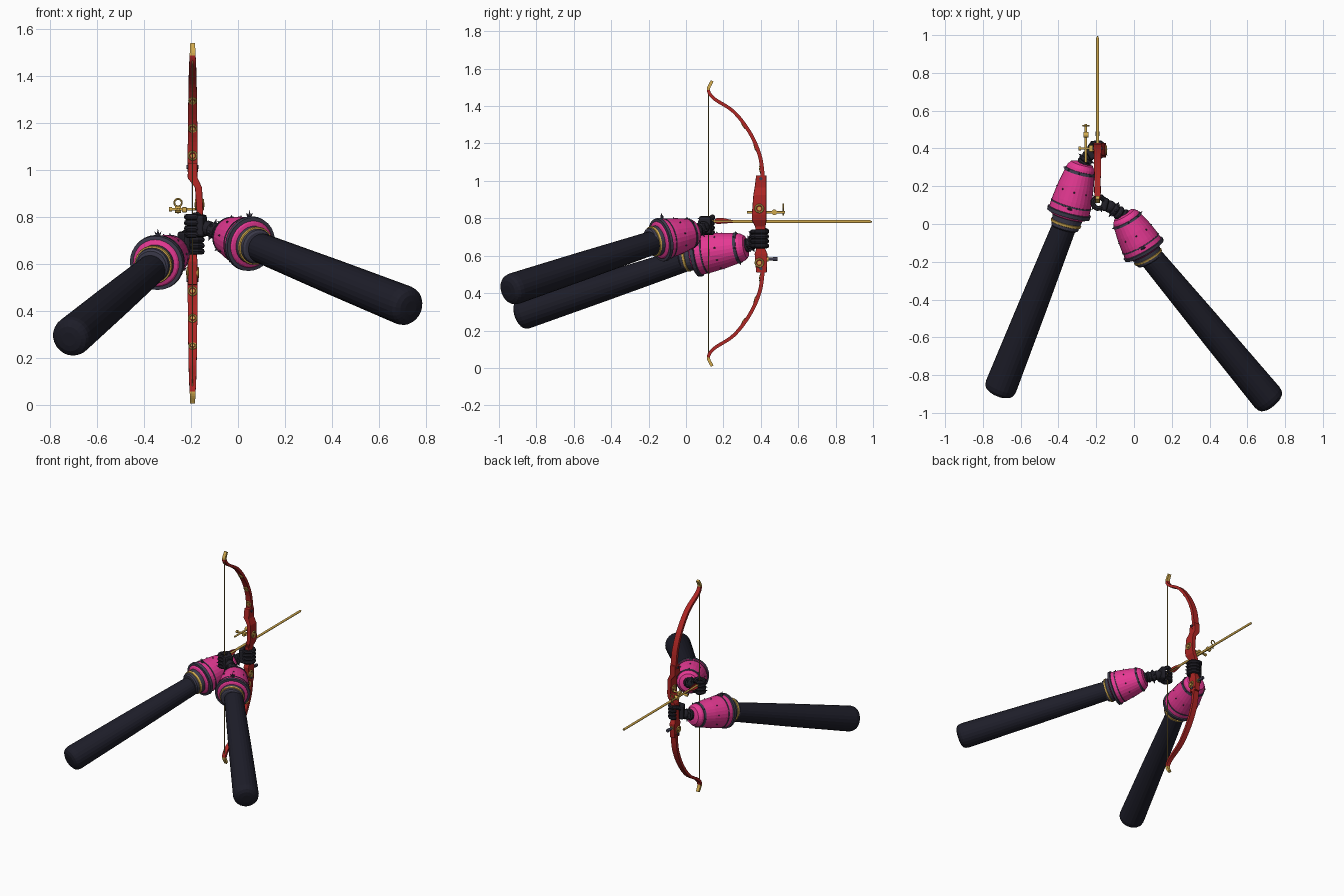
import bpy, bmesh
from math import sin, cos, pi, radians
from mathutils import Vector as V, Matrix as M

if "Cube" in bpy.data.objects:
    bpy.data.objects.remove(bpy.data.objects["Cube"])


def colour(name, *rgb):
    m = bpy.data.materials.new(name)
    m.use_nodes = True
    m.diffuse_color = (*rgb, 1)
    m.node_tree.nodes["Principled BSDF"].inputs["Base Color"].default_value = (*rgb, 1)
    return m


NAVY = colour("navy sleeve", .0125, .0125, .022)
PINK = colour("pink armour", .78, .04, .29)
GREY = colour("slate trim", .048, .046, .075)
BLACK = colour("black glove", .016, .015, .022)
GOLD = colour("gold", .64, .4, .075)
RED = colour("red lacquer", .42, .019, .017)
STRING = colour("tan string", .4, .28, .07)
made = []


def finish(name, bm, *mats):
    bmesh.ops.recalc_face_normals(bm, faces=bm.faces)
    mesh = bpy.data.meshes.new(name)
    bm.to_mesh(mesh)
    bm.free()
    ob = bpy.data.objects.new(name, mesh)
    bpy.context.collection.objects.link(ob)
    for m in mats:
        mesh.materials.append(m)
    made.append(ob)
    return ob


def loft(name, loops, *mats, rule=None):
    """Skin a list of closed loops and cap both ends."""
    bm = bmesh.new()
    rows = [[bm.verts.new(p) for p in loop] for loop in loops]
    n = len(rows[0])
    for k, (a, b) in enumerate(zip(rows, rows[1:])):
        for i in range(n):
            f = bm.faces.new((a[i], a[(i + 1) % n], b[(i + 1) % n], b[i]))
            f.material_index = rule(k) if rule else 0
    for row, k in ((rows[0], 0), (rows[-1], len(rows) - 2)):
        bm.faces.new(row).material_index = rule(k) if rule else 0
    return finish(name, bm, *mats)


def axes(d):
    """Up-ish and sideways directions square to d."""
    d = d.normalized()
    ref = V((0, 0, 1)) if abs(d.z) < .9 else V((0, 1, 0))
    up = (ref - d * ref.dot(d)).normalized()
    return up, d.cross(up)


def ring(c, d, r, n):
    u, s = axes(d)
    return [c + (u * cos(2 * pi * i / n) + s * sin(2 * pi * i / n)) * r for i in range(n)]


def lathe(name, a, b, profile, mat, n=28):
    """Turned part; profile is (fraction from a to b, radius)."""
    a, b = V(a), V(b)
    return loft(name, [ring(a.lerp(b, t), b - a, r, n) for t, r in profile], mat)


def rod(name, a, b, r, mat, n=12, r2=None):
    return lathe(name, a, b, [(0, r), (1, r if r2 is None else r2)], mat, n)


def tube(name, pts, r, mat, n=8):
    pts = [V(p) for p in pts]
    loops = []
    for i, p in enumerate(pts):
        d = pts[min(i + 1, len(pts) - 1)] - pts[max(i - 1, 0)]
        loops.append(ring(p, d, r * (.6 if i in (0, len(pts) - 1) else 1), n))
    return loft(name, loops, mat)


def torus(name, c, d, big, small, mat):
    bm = bmesh.new()
    n, k = 20, 6
    u, s = axes(V(d))
    w = V(d).normalized()
    rows = []
    for i in range(n):
        o = u * cos(2 * pi * i / n) + s * sin(2 * pi * i / n)
        rows.append([bm.verts.new(V(c) + o * (big + small * cos(2 * pi * j / k))
                                  + w * small * sin(2 * pi * j / k)) for j in range(k)])
    for i in range(n):
        a, b = rows[i], rows[(i + 1) % n]
        for j in range(k):
            bm.faces.new((a[j], b[j], b[(j + 1) % k], a[(j + 1) % k]))
    return finish(name, bm, mat)


def block(name, c, size, mat, bevel=.006, turn=0):
    bm = bmesh.new()
    bmesh.ops.create_cube(bm, size=1, matrix=M.Translation(c) @ M.Rotation(turn, 4, 'Z')
                          @ M.Diagonal((*size, 1)))
    bmesh.ops.bevel(bm, geom=bm.edges[:], offset=bevel, segments=2, affect='EDGES', profile=.5)
    return finish(name, bm, mat)


def spikes(name, a, b, t, r, count, height, width, mat=GREY):
    """Cones standing around an axis."""
    a, b = V(a), V(b)
    c = a.lerp(b, t)
    for i, p in enumerate(ring(c, b - a, r, count)):
        rod(f"{name}_{i + 1}", p, p + (p - c).normalized() * height, width, mat, 6, .0006)


def arm(side, end, elbow, wide, narrow, wrist, hand, grip, fingers):
    # sleeve with a softly domed end
    lathe(side + "_sleeve", end, elbow,
          [(-.012, .03), (-.008, .055), (.002, .073), (.014, .081), (.035, .085),
           (.5, .076), (.97, .064), (1.03, .06)], NAVY, 24)
    # flared gauntlet: pink all round, thin slate trims, small neck
    lathe(side + "_cuff_neck", wide, narrow,
          [(-.36, .064), (-.33, .073), (-.2, .078), (-.05, .083)], GREY)
    lathe(side + "_cuff_gold_band", wide, narrow,
          [(-.27, .073), (-.26, .081), (-.21, .083), (-.2, .075)], GOLD)
    lathe(side + "_cuff_shell", wide, narrow,
          [(-.12, .07), (-.08, .095), (-.02, .107), (.05, .11), (.3, .105), (.6, .095),
           (.85, .083), (1, .074), (1.08, .06), (1.11, .035)], PINK)
    lathe(side + "_cuff_wide_trim", wide, narrow,
          [(-.05, .1), (-.04, .116), (.04, .118), (.06, .107)], GREY)
    lathe(side + "_cuff_seam", wide, narrow,
          [(.16, .1), (.17, .11), (.2, .1095), (.21, .1)], GREY)
    lathe(side + "_cuff_narrow_trim", wide, narrow,
          [(.87, .07), (.88, .085), (.94, .081), (.95, .07)], GREY)
    spikes(side + "_cuff_stud", wide, narrow, .5, .096, 9, .009, .006)
    spikes(side + "_trim_stud", wide, narrow, .91, .079, 8, .013, .006)
    # crest spikes on the upper side
    w, nr = V(wide), V(narrow)
    up, sidew = axes(nr - w)
    base = w.lerp(nr, .15) + up * .104
    for i, lean in enumerate((-.6, 0, .6)):
        tip = base + (up + sidew * lean) * (.036 if lean == 0 else .024)
        rod(f"{side}_crest_spike_{i + 1}", base, tip, .009, GREY, 6, .0006)
    # ribbed wrist
    ribs = [(-.15, .03)]
    for k in range(4):
        ribs += [(k * .25, .03), (k * .25 + .07, .039 - k * .002), (k * .25 + .16, .039 - k * .002)]
    lathe(side + "_wrist", narrow, wrist, ribs + [(1.1, .025)], BLACK, 16)
    spikes(side + "_wrist_spike", narrow, wrist, .62, .034, 7, .016, .007)
    # fist closed around a vertical grip
    hand, wr = V(hand), V(wrist)
    back = (wr - hand).to_2d().normalized()
    turn = back.angle_signed(V((1, 0)))
    palm = hand + V((*back, 0)) * (grip + .004)
    block(side + "_palm", palm, (.036, .07, .095), BLACK, .012, turn)
    for k in range(4):
        z = hand.z + (k - 1.5) * .025
        pts = []
        for q in range(9):
            ang = turn + fingers * radians(25 + q * 32)
            pts.append((hand.x + grip * cos(ang), hand.y + grip * sin(ang), z))
        tube(f"{side}_finger_{k + 1}", pts, .0135, BLACK)
        for q in (1, 3):
            p = V(pts[q])
            o = p - V((hand.x, hand.y, z))
            rod(f"{side}_knuckle_{k + 1}_{q}", p, p + o.normalized() * .022, .009, GREY, 6, .001)
    thumb = [hand + V((cos(turn - fingers * a), sin(turn - fingers * a), 0)) * (grip + .003)
             + V((0, 0, h)) for a, h in ((.3, .02), (.8, .035), (1.4, .045), (2, .045))]
    tube(side + "_thumb", thumb, .015, BLACK)


arm("left", (.728, -.945, .415), (.085, -.17, .672), (.052, -.135, .685), (-.045, .035, .722),
    (-.14, .1, .755), (-.188, .112, .762), .03, -1)
arm("right", (-.716, -.89, .283), (-.36, .01, .583), (-.345, .06, .605), (-.28, .3, .645),
    (-.237, .37, .672), (-.193, .394, .69), .038, 1)

# Bow limbs: a smooth strip swept along the side outline
X, MID = -.193, .772
outline = [(.41, .99), (.41, 1.03), (.393, 1.14), (.34, 1.26), (.255, 1.37),
           (.15, 1.44), (.12, 1.487), (.14, 1.535)]


def smooth_path(pts, steps=6):
    p = [V(q) for q in pts]
    p = [2 * p[0] - p[1]] + p + [2 * p[-1] - p[-2]]
    out = []
    for i in range(1, len(p) - 2):
        a, b, c, d = p[i - 1:i + 3]
        out += [.5 * (2 * b + (c - a) * t + (2 * a - 5 * b + 4 * c - d) * t * t
                      + (3 * b - a - 3 * c + d) * t ** 3) for t in (s / steps for s in range(steps))]
    return out + [p[-2]]


path = smooth_path(outline)
last = len(path) - 1
for name, flip in (("upper", 1), ("lower", -1)):
    def at(x, y, z):
        return V((X + x, y, MID + flip * (z - MID)))
    loops, frames = [], []
    for i, p in enumerate(path):
        d = (path[min(i + 1, last)] - path[max(i - 1, 0)]).normalized()
        nrm = V((-d.y, d.x))
        w, h = .022 - .012 * (i / last) ** 1.6, .011 - .003 * i / last
        frames.append((p, nrm, w, h))
        loops.append([at(sx * w, *(p + nrm * sy * h)) for sx, sy in ((-1, -1), (1, -1), (1, 1), (-1, 1))])
    loft(name + "_limb", loops, RED, GOLD, rule=lambda k: int(k > last - 7))
    # gold rings and bosses along the inner face
    for j, i in enumerate((8, 14, 20)):
        p, nrm, w, h = frames[i]
        c, d = at(0, *(p + nrm * h)), at(0, *(p + nrm)) - at(0, *p)
        torus(f"{name}_limb_ring_{j + 1}", c, d, w * .8, .004, GOLD)
        rod(f"{name}_limb_boss_{j + 1}", c, c + d * .005, w * .42, GOLD)
    rod(name + "_limb_pin", at(-.026, .4, 1.012), at(.026, .4, 1.012), .009, GREY)

# Riser with an offset sight window
sections = [(1.03, -.193, .375, .43, .02), (.965, -.193, .367, .43, .021), (.925, -.168, .36, .43, .015),
            (.82, -.162, .352, .43, .014), (.79, -.17, .352, .43, .016), (.755, -.19, .37, .425, .017),
            (.645, -.193, .378, .42, .017), (.61, -.193, .367, .435, .021), (.51, -.193, .375, .432, .02)]
riser = loft("riser", [[(x - h, a, z), (x + h, a, z), (x + h, b, z), (x - h, b, z)]
                       for z, x, a, b, h in sections], RED)
soft = riser.modifiers.new("soft edges", 'BEVEL')
soft.width, soft.segments = .004, 2
for name, z, x, h in (("upper", .852, -.164, .015), ("lower", .562, -.193, .022)):
    for s in (-1, 1):
        torus(f"{name}_riser_ring_{s}", (x + s * h, .392, z), (1, 0, 0), .02, .0055, GOLD)
        rod(f"{name}_riser_stud_{s}", (x + s * (h - .004), .392, z), (x + s * (h + .006), .392, z), .01, GOLD)

# Bowstring and arrow
rod("bowstring", (X, .12, .055), (X, .12, 1.49), .0025, STRING, 6)
rod("arrow_shaft", (X, .13, .782), (X, .985, .782), .0078, GOLD)
rod("arrow_point", (X, .98, .782), (X, .995, .782), .0078, GOLD, 12, .003)
for i in range(3):
    a = radians(90 + 120 * i)
    o, t = V((cos(a), 0, sin(a))), V((-sin(a), 0, cos(a))) * .0015
    base = V((X, 0, .782))
    loft(f"arrow_feather_{i + 1}", [[base + o * r + s * t + V((0, y, 0)) for r, s in
                                     ((.004, -1), (.004, 1), (h, 1), (h, -1))]
                                    for y, h in ((.155, .012), (.165, .021), (.2, .019), (.25, .008))], RED)

# Sight with ring and knobs
rod("sight_crossbar", (-.285, .4, .832), (-.15, .4, .832), .006, GOLD)
rod("sight_bar", (-.255, .325, .832), (-.255, .53, .832), .006, GOLD)
rod("sight_post", (-.255, .52, .815), (-.255, .52, .845), .004, GOLD)
torus("sight_ring", (-.255, .52, .86), (0, 1, 0), .016, .004, GOLD)
rod("sight_knob", (-.268, .472, .832), (-.242, .472, .832), .015, GOLD, 16)
rod("sight_end_knob", (-.293, .4, .832), (-.28, .4, .832), .01, GOLD)
block("sight_mount", (-.228, .4, .83), (.022, .035, .022), GOLD, .004)
# Short stabiliser
rod("stabiliser", (X, .42, .582), (X, .48, .582), .008, GREY)
rod("stabiliser_cap", (X, .465, .582), (X, .49, .582), .011, GREY)
rod("stabiliser_collar", (X, .43, .582), (X, .44, .582), .013, GOLD)

for ob in bpy.context.view_layer.objects:
    ob.select_set(ob in made)
bpy.context.view_layer.objects.active = made[0]
bpy.ops.object.shade_smooth_by_angle(angle=radians(35))
